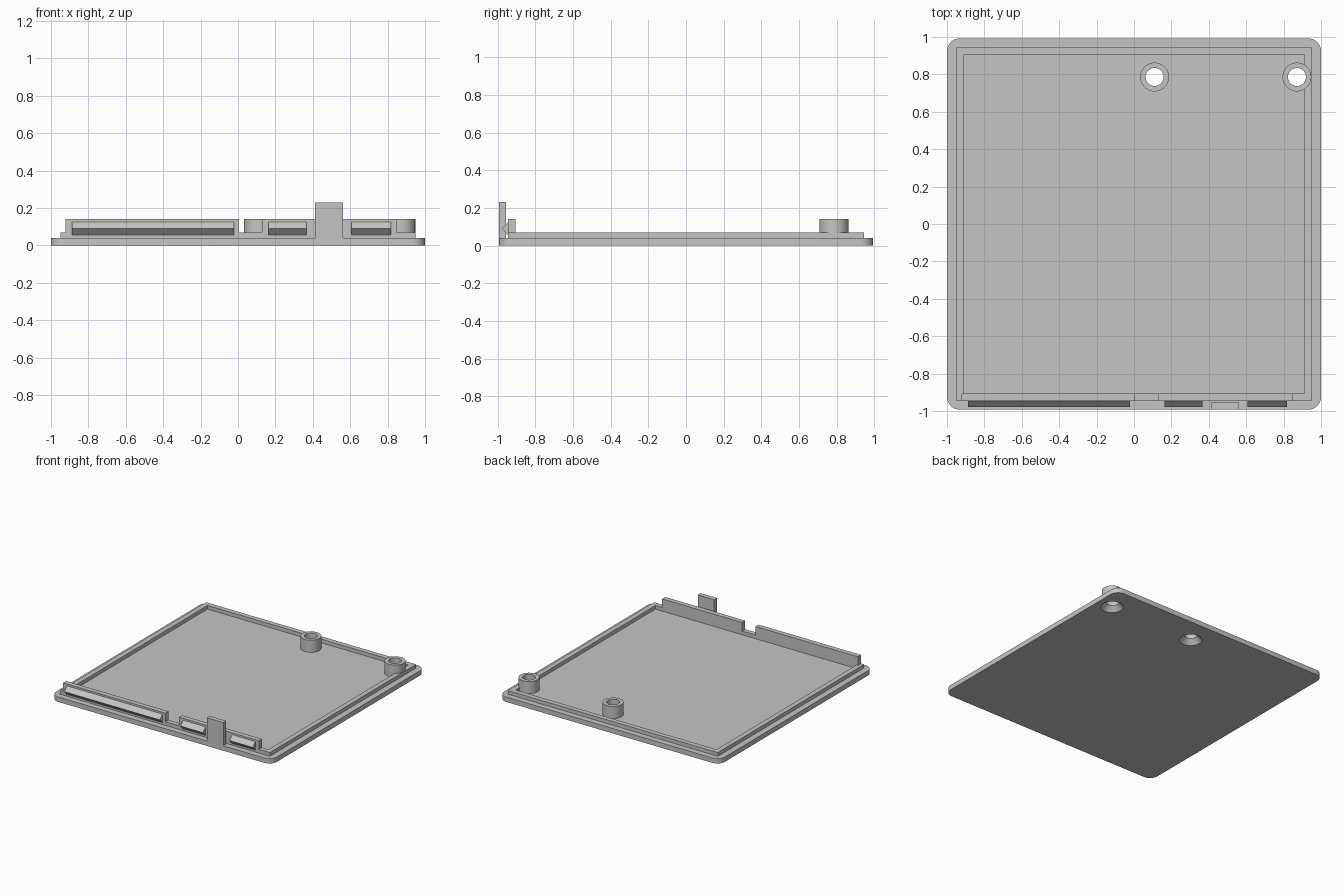
import bpy, bmesh, math
from mathutils import Matrix, Vector

if "Cube" in bpy.data.objects:
    bpy.data.objects.remove(bpy.data.objects["Cube"], do_unlink=True)

GREY = (0.56, 0.56, 0.56, 1)
mat = bpy.data.materials.new("grey_plastic")
mat.use_nodes = True
mat.diffuse_color = GREY
mat.node_tree.nodes["Principled BSDF"].inputs["Base Color"].default_value = GREY

DEPTH = 0.993                  # half size in y
BASE, RIM, WALL, TAB = 0.04, 0.07, 0.14, 0.23
OUT, INN = 0.95, 0.91          # rim outer and inner half width
Y_OUT, Y_INN = 0.945, 0.905    # rim outer and inner half depth


def finish(bm, name):
    bmesh.ops.recalc_face_normals(bm, faces=bm.faces)
    mesh = bpy.data.meshes.new(name)
    bm.to_mesh(mesh)
    bm.free()
    obj = bpy.data.objects.new(name, mesh)
    bpy.context.collection.objects.link(obj)
    mesh.materials.append(mat)
    return obj


def extrude(name, outline, offset):
    """Closed solid from a planar outline pushed along an offset."""
    bm = bmesh.new()
    face = bm.faces.new([bm.verts.new(p) for p in outline])
    new = bmesh.ops.extrude_face_region(bm, geom=[face], use_keep_orig=True)
    verts = [v for v in new["geom"] if isinstance(v, bmesh.types.BMVert)]
    bmesh.ops.translate(bm, verts=verts, vec=Vector(offset))
    return finish(bm, name)


def box(name, x, y, z):
    corners = [(x[0], y[0], z[0]), (x[1], y[0], z[0]), (x[1], y[1], z[0]), (x[0], y[1], z[0])]
    return extrude(name, corners, (0, 0, z[1] - z[0]))


def lathe(name, centre, profile, sides=48):
    """Capped solid of revolution from (radius, height) pairs."""
    bm = bmesh.new()
    rings = []
    for r, z in profile:
        ring = bmesh.ops.create_circle(bm, segments=sides, radius=r,
                                       matrix=Matrix.Translation((*centre, z)))
        rings.append(ring["verts"])
    for a, b in zip(rings, rings[1:]):
        for i in range(sides):
            j = (i + 1) % sides
            bm.faces.new((a[i], a[j], b[j], b[i]))
    bm.faces.new(rings[0])
    bm.faces.new(rings[-1])
    return finish(bm, name)


def apply_modifier(obj, kind, **settings):
    mod = obj.modifiers.new(kind.title(), kind)
    for key, value in settings.items():
        setattr(mod, key, value)
    bpy.context.view_layer.objects.active = obj
    bpy.ops.object.modifier_apply(modifier=mod.name)


def smooth(obj):
    bpy.ops.object.select_all(action="DESELECT")
    obj.select_set(True)
    bpy.context.view_layer.objects.active = obj
    bpy.ops.object.shade_smooth_by_angle(angle=math.radians(30))


# base plate with rounded corners
R = 0.07
outline = []
for k, (sx, sy) in enumerate([(1, 1), (-1, 1), (-1, -1), (1, -1)]):
    for step in range(9):
        a = math.pi / 2 * (k + step / 8)
        outline.append((sx * (1 - R) + R * math.cos(a), sy * (DEPTH - R) + R * math.sin(a), 0))
plate = extrude("base_plate", outline, (0, 0, BASE))

# raised rim running round the floor
rim = box("rim", (-OUT, OUT), (-Y_OUT, Y_OUT), (BASE, RIM))
pocket = box("rim_pocket", (-INN, INN), (-Y_INN, Y_INN), (BASE - 0.02, RIM + 0.02))
apply_modifier(rim, "BOOLEAN", operation="DIFFERENCE", solver="EXACT", object=pocket)
bpy.data.objects.remove(pocket, do_unlink=True)

# taller front walls and the latch tab
for name, x in (("front_wall_right", (-0.922, 0.005)), ("front_wall_left", (0.127, 0.85))):
    box(name, x, (-Y_OUT, -Y_INN), (RIM, WALL))
box("latch_tab", (0.413, 0.562), (-DEPTH, -0.955), (BASE, TAB))

# wedge-shaped snap ridges on the front walls
for name, x0, x1 in (("snap_ridge_long", -0.888, -0.022),
                     ("snap_ridge_middle", 0.164, 0.367),
                     ("snap_ridge_end", 0.608, 0.819)):
    wedge = [(x0, -Y_OUT, 0.055), (x0, -0.978, 0.09), (x0, -Y_OUT, 0.125)]
    extrude(name, wedge, (x1 - x0, 0, 0))

# screw posts with countersunk holes through the plate
for name, x in (("middle", 0.11), ("corner", 0.871)):
    centre = (x, 0.786)
    post = lathe("screw_post_" + name, centre, [(0.077, BASE), (0.077, WALL)])
    cutter = lathe("hole_cutter", centre,
                   [(0.083, -0.02), (0.083, 0), (0.048, BASE), (0.048, WALL + 0.05)])
    for part in (plate, rim, post):
        apply_modifier(part, "BOOLEAN", operation="DIFFERENCE", solver="EXACT", object=cutter)
    bpy.data.objects.remove(cutter, do_unlink=True)
    smooth(post)
smooth(plate)
